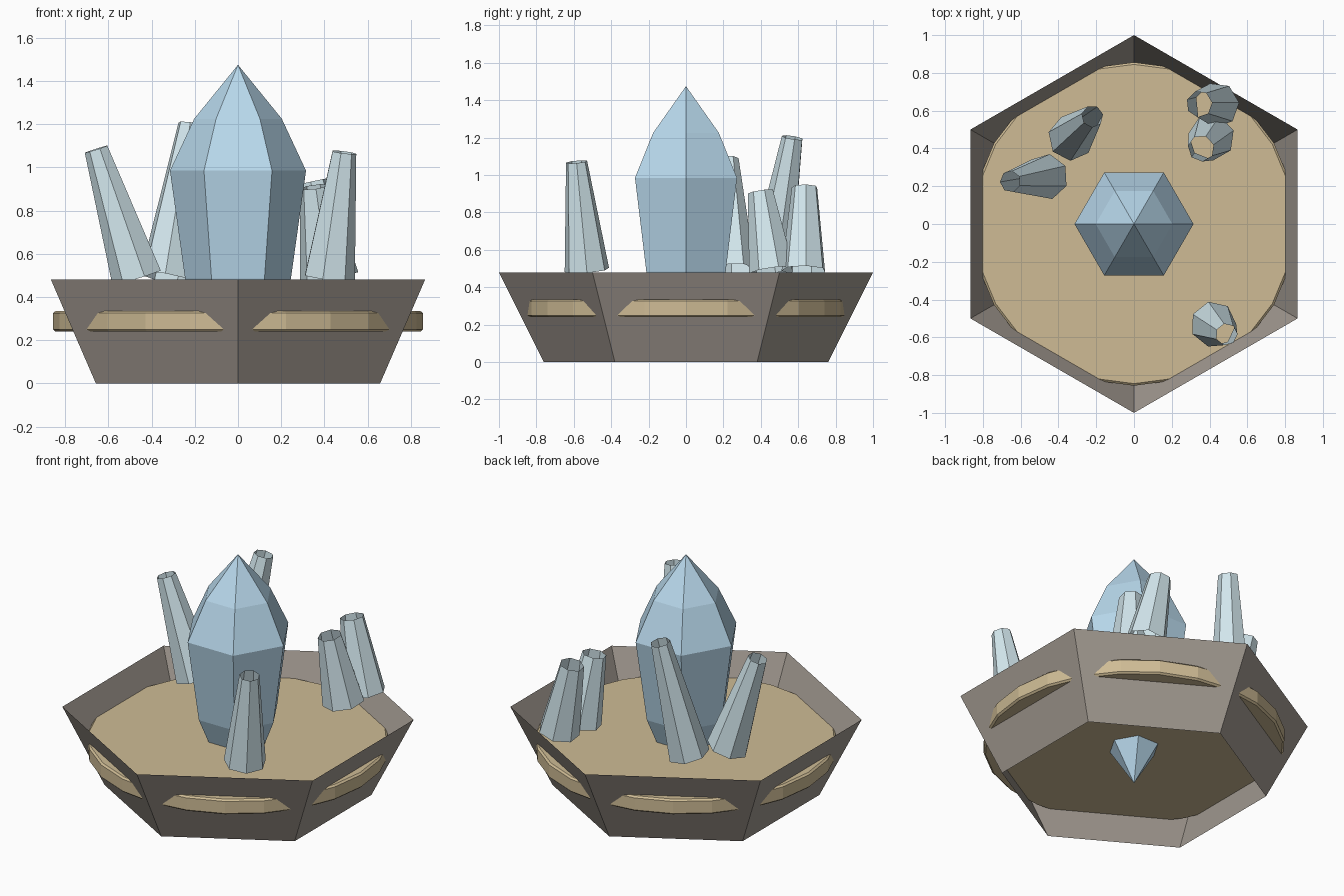
import bpy, bmesh
from math import cos, sin, pi
from mathutils import Vector

if "Cube" in bpy.data.objects:
    bpy.data.objects.remove(bpy.data.objects["Cube"])


def material(name, rgb):
    m = bpy.data.materials.new(name)
    m.diffuse_color = (*rgb, 1)
    m.use_nodes = True
    m.node_tree.nodes["Principled BSDF"].inputs["Base Color"].default_value = m.diffuse_color
    return m


def lathe(name, rings, sides, mat, turn=0.0, cap=False):
    """Skin a stack of (radius, z) rings; zero radius makes a point."""
    bm = bmesh.new()
    loops = []
    for r, z in rings:
        n = sides if r > 0 else 1
        loops.append([bm.verts.new((r * cos(turn + 2 * pi * i / sides),
                                    r * sin(turn + 2 * pi * i / sides), z)) for i in range(n)])
    for a, b in zip(loops, loops[1:]):
        for i in range(sides):
            j = (i + 1) % sides
            if len(a) == 1:
                bm.faces.new((a[0], b[j], b[i]))
            elif len(b) == 1:
                bm.faces.new((a[i], a[j], b[0]))
            else:
                bm.faces.new((a[i], a[j], b[j], b[i]))
    if cap:
        bm.faces.new(loops[0][::-1])
        bm.faces.new(loops[-1])
    mesh = bpy.data.meshes.new(name)
    bm.to_mesh(mesh)
    bm.free()
    mesh.materials.append(mat)
    ob = bpy.data.objects.new(name, mesh)
    bpy.context.collection.objects.link(ob)
    return ob


stone = material("stone", (0.36, 0.32, 0.28))
sand = material("sand", (0.62, 0.50, 0.30))
blue = material("blue_crystal", (0.48, 0.69, 0.84))
pale = material("pale_crystal", (0.65, 0.80, 0.85))

# Open, thin-walled hexagonal planter
lathe("planter_wall", [(0.76, 0), (1.0, 0.48)], 6, stone, turn=pi / 6)

# Sand disc that pokes through the walls
lathe("sand_disc", [(0.845, 0.24), (0.856, 0.25), (0.856, 0.325), (0.845, 0.335)],
      24, sand, cap=True)

# Large double-pointed centre crystal
lathe("main_crystal", [(0, 0.01), (0.145, 0.24), (0.245, 0.485), (0.315, 0.985),
                       (0.203, 1.225), (0, 1.475)], 6, blue)

# Small leaning open tubes: name, base, tip, base radius, tip radius, turn
tubes = [
    ("left_shard", (-0.465, 0.25, 0.49), (-0.655, 0.225, 1.085), 0.122, 0.057, 0.5),
    ("back_left_shard", (-0.335, 0.455, 0.49), (-0.22, 0.57, 1.20), 0.122, 0.058, 0.2),
    ("front_right_shard", (0.42, -0.53, 0.49), (0.49, -0.585, 1.07), 0.122, 0.058, 0.0),
    ("right_shard", (0.41, 0.46, 0.49), (0.355, 0.40, 0.91), 0.124, 0.07, 0.3),
    ("back_right_shard", (0.44, 0.63, 0.49), (0.345, 0.635, 0.935), 0.12, 0.07, 0.1),
]
for name, base, tip, r0, r1, turn in tubes:
    axis = Vector(tip) - Vector(base)
    h = axis.length
    rm = r0 * 0.5 + r1 * 0.5
    ob = lathe(name, [(r0, 0), (rm, h * 0.5), (r1, h)], 7, pale, turn=turn)
    ob.location = base
    ob.rotation_euler = Vector((0, 0, 1)).rotation_difference(axis).to_euler()
